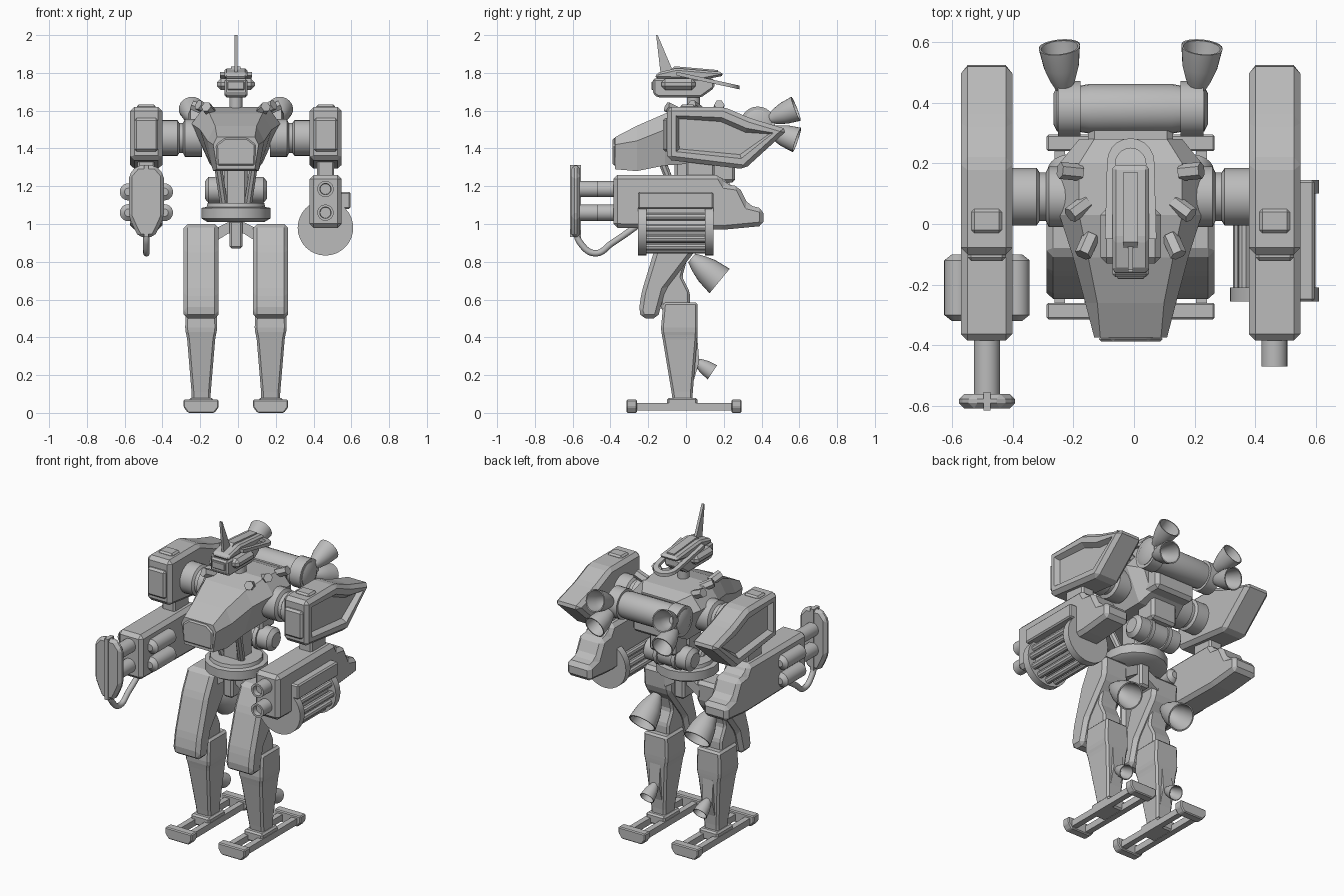
import bpy, bmesh
from math import sin, cos, pi
from mathutils import Vector

if "Cube" in bpy.data.objects:
    bpy.data.objects.remove(bpy.data.objects["Cube"], do_unlink=True)

grey = bpy.data.materials.new("plain grey")
grey.use_nodes = True
grey.diffuse_color = (0.5, 0.5, 0.5, 1)
grey.node_tree.nodes["Principled BSDF"].inputs["Base Color"].default_value = (0.5, 0.5, 0.5, 1)
SHIFT = -0.011          # the body axis sits slightly off centre
flat_parts, round_parts = [], []


def finish(name, bm, rounded=False):
    bmesh.ops.recalc_face_normals(bm, faces=bm.faces)
    mesh = bpy.data.meshes.new(name)
    bm.to_mesh(mesh)
    bm.free()
    mesh.materials.append(grey)
    ob = bpy.data.objects.new(name, mesh)
    ob.location.x = SHIFT
    bpy.context.collection.objects.link(ob)
    (round_parts if rounded else flat_parts).append(ob)
    return ob


def skin(bm, rings):
    """Join equal rings of points into a closed solid."""
    loops = [[bm.verts.new(p) for p in ring] for ring in rings]
    n = len(loops[0])
    for a, b in zip(loops, loops[1:]):
        for i in range(n):
            bm.faces.new((a[i], a[(i + 1) % n], b[(i + 1) % n], b[i]))
    bm.faces.new(loops[0])
    bm.faces.new(loops[-1])
    bmesh.ops.recalc_face_normals(bm, faces=bm.faces)


def prism(name, axis, pts, lo, hi, bevel=0.0, recess=0.0):
    """Extrude a profile along an axis, chamfer it, and sink a panel in the far side."""
    place = {"x": lambda a, b, t: (t, a, b), "y": lambda a, b, t: (a, t, b),
             "z": lambda a, b, t: (a, b, t)}[axis]
    bm = bmesh.new()
    skin(bm, [[place(a, b, t) for a, b in pts] for t in (lo, hi)])
    if bevel:
        bmesh.ops.bevel(bm, geom=bm.edges[:], offset=bevel, segments=1, affect='EDGES', clamp_overlap=True)
    if recess:
        side = 1 if hi > lo else -1
        face = max(bm.faces, key=lambda f: f.calc_area() * f.normal.x * side)
        bmesh.ops.inset_region(bm, faces=[face], thickness=0.035)
        bmesh.ops.inset_region(bm, faces=[face], thickness=0.022, depth=-recess)
    return finish(name, bm)


def box(name, x, y, z, bevel=0.0):
    return prism(name, "z", [(x[0], y[0]), (x[1], y[0]), (x[1], y[1]), (x[0], y[1])], z[0], z[1], bevel)


def lathe(name, profile, base, direction, n=24):
    """Revolve (radius, height) points about a direction."""
    turn = Vector(direction).to_track_quat('Z', 'Y')
    bm = bmesh.new()
    skin(bm, [[turn @ Vector((r * cos(2 * pi * i / n), r * sin(2 * pi * i / n), h)) + Vector(base)
               for i in range(n)] for r, h in profile])
    return finish(name, bm, n > 8)


def rod(name, a, b, r, n=16):
    d = Vector(b) - Vector(a)
    return lathe(name, [(r, 0), (r, d.length)], a, d, n)


def nozzle(name, apex, mouth, r):
    d = Vector(mouth) - Vector(apex)
    h = d.length
    outer = [(.35, 0), (.62, .25), (.85, .55), (1, 1)]
    inner = [(.9, 1), (.75, .55), (.5, .25), (.25, .1)]
    lathe(name, [(r * a, h * b) for a, b in outer + inner], apex, d)


# Torso, lofted from nose to back: y, top/mid/bottom half widths, top/mid/bottom heights
bm = bmesh.new()
rings = []
for y, wt, wm, wb, zt, zm, zb in [
        (-.375, .10, .12, .10, 1.46, 1.42, 1.29), (-.26, .11, .15, .12, 1.52, 1.44, 1.28),
        (-.11, .14, .19, .13, 1.585, 1.5, 1.31), (.03, .17, .235, .14, 1.62, 1.53, 1.32),
        (.2, .17, .235, .14, 1.61, 1.53, 1.32), (.28, .12, .17, .12, 1.58, 1.5, 1.36)]:
    rings.append([(wt, y, zt), (wm, y, zm), (wb, y, zb), (-wb, y, zb), (-wm, y, zm), (-wt, y, zt)])
skin(bm, rings)
finish("torso", bm)
prism("nose_panel", "y", [(-.1, 1.31), (.1, 1.31), (.105, 1.42), (.06, 1.455), (-.06, 1.455), (-.105, 1.42)],
      -.388, -.37, .008)
box("backpack_mount", (-.14, .14), (.2, .36), (1.36, 1.57), .02)
box("back_plate", (-.09, .09), (.12, .26), (1.22, 1.4), .015)

# Waist and pelvis
lathe("waist_ring", [(.15, 0), (.183, .02), (.183, .075), (.155, .08), (.15, .1), (.11, .1)], (0, 0, 1.01), (0, 0, 1), 16)
box("waist_column", (-.06, .06), (-.06, .08), (1.08, 1.34), .015)
box("pelvis", (-.035, .035), (-.09, .09), (.87, 1.02), .012)
prism("hip_bar", "y", [(-.12, .9), (-.04, .95), (.04, .95), (.12, .9), (.12, .97), (.04, 1.01), (-.04, 1.01), (-.12, .97)], -.06, .06)

# Head
prism("face", "x", [(-.175, 1.69), (-.15, 1.67), (.08, 1.67), (.15, 1.72), (.15, 1.77), (-.175, 1.77)], -.06, .06, .01)
prism("cheek_guard", "x", [(-.13, 1.71), (.05, 1.71), (.05, 1.77), (-.13, 1.77)], -.1, .1, .02)
prism("helmet", "x", [(-.165, 1.77), (-.155, 1.8), (-.05, 1.825), (.19, 1.805), (.2, 1.785), (.1, 1.765)], -.06, .06, .012)
prism("helmet_ridge", "x", [(-.1, 1.8), (-.06, 1.835), (.17, 1.815), (.17, 1.8)], -.025, .025)
prism("antenna", "x", [(-.135, 1.8), (-.065, 1.8), (-.15, 2.0), (-.158, 2.0)], -.008, .008)
box("visor", (-.045, .045), (-.182, -.17), (1.71, 1.755), .004)
rod("neck", (0, .04, 1.58), (0, .04, 1.7), .035)
arc = [pi * i / 10 for i in range(11)]
halo = prism("halo", "z", [(.085, -.05)] + [(.078 * cos(a), .205 + .078 * sin(a)) for a in arc] + [(-.085, -.05), (-.06, -.05)]
             + [(-.05 * cos(a), .2 + .05 * sin(a)) for a in arc] + [(.06, -.05)], 1.775, 1.795)
for v in halo.data.vertices:
    v.co.z -= .22 * v.co.y

# Tanks, both lying across the back
upper = [(.05, 0), (.075, .012), (.075, .08), (.082, .12), (.082, .39), (.075, .43), (.075, .498), (.05, .51)]
lathe("upper_tank", upper, (-.255, .38, 1.53), (1, 0, 0))
lathe("lower_tank", [(.045, 0), (.07, .02), (.07, .31), (.045, .33)], (-.165, .16, 1.18), (1, 0, 0))

for s, side in ((1, "left"), (-1, "right")):
    def nm(part):
        return side + "_" + part

    # Tank collars, bands and back thrusters
    rod(nm("tank_collar"), (s * .165, .38, 1.53), (s * .24, .38, 1.53), .092, 24)
    rod(nm("tank_band"), (s * .05, .16, 1.18), (s * .075, .16, 1.18), .08, 24)
    nozzle(nm("upper_thruster"), (s * .22, .44, 1.555), (s * .235, .582, 1.61), .068)
    nozzle(nm("lower_thruster"), (s * .22, .44, 1.495), (s * .235, .587, 1.445), .068)
    rod(nm("waist_strut"), (s * .06, -.03, 1.08), (s * .1, -.13, 1.34), .022, 8)

    # Torso studs
    for i, (x, y, z, dx, dy) in enumerate([(.165, .17, 1.6, 1, .1), (.145, .07, 1.6, .8, -.6), (.13, -.04, 1.59, .4, -.9)]):
        d = Vector((s * dx, dy, .45)).normalized() * .075
        rod(nm("stud_%d" % (i + 1)), (s * x, y, z), Vector((s * x, y, z)) + d, .028, 6)

    # Shoulder
    lathe(nm("shoulder_joint"), [(.1, 0), (.1, .09), (.08, .1), (.08, .12), (.095, .13), (.095, .22)], (s * .18, .09, 1.455), (s, 0, 0))
    prism(nm("shoulder_armour"), "x", [(-.1, 1.62), (.2, 1.62), (.34, 1.56), (.54, 1.5), (.31, 1.29), (-.1, 1.34)],
          s * .39, s * .56, .022, .03)
    box(nm("shoulder_front_plate"), (s * .412, s * .538), (-.122, -.09), (1.385, 1.56), .012)
    box(nm("shoulder_top_plate"), (s * .425, s * .525), (-.03, .05), (1.6, 1.632), .01)
    box(nm("upper_arm"), (s * .43, s * .52), (.0, .15), (1.2, 1.36), .01)

    # Forearm
    prism(nm("forearm"), "x", [(-.385, .98), (-.385, 1.26), (.18, 1.26), (.21, 1.21), (.28, 1.2), (.33, 1.1), (.41, 1.08),
                               (.41, .99), (.2, .97)], s * .39, s * .56, .022)
    for z in (1.06, 1.185):
        y = -.47 if s > 0 else -.58
        lathe(nm("barrel"), [(.043, 0), (.043, abs(y) - .3), (.03, abs(y) - .3), (.028, abs(y) - .33)],
              (s * .474, -.3, z), (0, -1, 0))

    # Thigh, knee and shin
    cx = s * .184
    prism(nm("thigh_armour"), "x", [(-.1, 1.0), (.06, 1.0), (.05, .86), (-.11, .65), (-.15, .5), (-.235, .5), (-.25, .54),
                                    (-.235, .64), (-.165, .87)], cx - .093, cx + .093, .022)
    prism(nm("knee"), "x", [(.03, .9), (-.02, .72), (.02, .64), (.02, .54), (-.13, .54), (-.15, .7), (-.1, .9)],
          cx - .065, cx + .065, .012)
    bm = bmesh.new()
    skin(bm, [[(cx - w, y0, z), (cx + w, y0, z), (cx + w, y1, z), (cx - w, y1, z)] for w, y0, y1, z in
              [(.05, -.07, .035, .06), (.05, -.075, .035, .1), (.075, -.125, .06, .4), (.085, -.133, .062, .44), (.08, -.12, .062, .585)]])
    bmesh.ops.bevel(bm, geom=bm.edges[:], offset=.012, segments=1, affect='EDGES', clamp_overlap=True)
    finish(nm("shin"), bm)
    prism(nm("calf"), "x", [(.0, .1), (.02, .1), (.07, .27), (.06, .4), (.0, .4)], cx - .035, cx + .035)
    nozzle(nm("thigh_thruster"), (s * .19, .03, .82), (s * .19, .178, .698), .084)
    nozzle(nm("calf_thruster"), (cx, .05, .275), (cx, .14, .215), .045)

    # Foot: two cross bars joined by rails, with an ankle plate
    bar = [(-.07, 0), (.07, 0), (.093, .03), (.093, .07), (-.093, .07), (-.093, .03)]
    for part, y in (("toe_bar", -.315), ("heel_bar", .24)):
        prism(nm(part), "y", [(cx + a, b) for a, b in bar], y, y + .055, .006)
    for x in (-.05, .05):
        box(nm("foot_rail"), (cx + x - .018, cx + x + .018), (-.28, .26), (.012, .052))
    box(nm("ankle_plate"), (cx - .065, cx + .065), (-.1, .06), (.015, .08), .01)

# Left arm: rotary drum slung under the forearm
for y in (-.255, .1):
    rod("drum_disc", (.474, y, .98), (.474, y + .045, .98), .147, 32)
rod("drum_core", (.474, -.22, .98), (.474, .11, .98), .095)
for i in range(12):
    x, z = .474 + .115 * cos(i * pi / 6), .98 + .115 * sin(i * pi / 6)
    rod("drum_rod", (x, -.22, z), (x, .11, z), .021, 10)
box("drum_mount", (.53, .607), (-.255, .145), (1.08, 1.17), .008)

# Right arm: side capsules, muzzle shield and feed hose
for x in (-.57, -.378):
    for z in (1.06, 1.17):
        lathe("side_capsule", [(.02, 0), (.045, .02), (.045, .2), (.02, .22)], (x, -.32, z), (0, 1, 0))
half = [(.04, .93), (.062, .97), (.093, 1.04), (.093, 1.26), (.05, 1.31)]
outline = [(x - .474, z) for x, z in half] + [(-x - .474, z) for x, z in reversed(half)]
prism("muzzle_shield", "y", outline, -.608, -.56, .018)
box("shield_rib", (-.486, -.462), (-.615, -.555), (.93, 1.312))
curve = bpy.data.curves.new("feed_hose", 'CURVE')
curve.dimensions = '3D'
curve.bevel_depth = .017
curve.use_fill_caps = True
path = [(-.585, .97), (-.56, .9), (-.48, .845), (-.39, .9), (-.33, .94), (-.26, .99)]
spline = curve.splines.new('BEZIER')
spline.bezier_points.add(len(path) - 1)
for p, (y, z) in zip(spline.bezier_points, path):
    p.co = (-.474, y, z)
    p.handle_left_type = p.handle_right_type = 'AUTO'
curve.materials.append(grey)
hose = bpy.data.objects.new("feed_hose", curve)
hose.location.x = SHIFT
bpy.context.collection.objects.link(hose)

# Smooth the turned parts, keeping their rims sharp
bpy.ops.object.select_all(action='DESELECT')
for ob in round_parts:
    ob.select_set(True)
bpy.context.view_layer.objects.active = round_parts[0]
bpy.ops.object.shade_smooth_by_angle(angle=.6)
